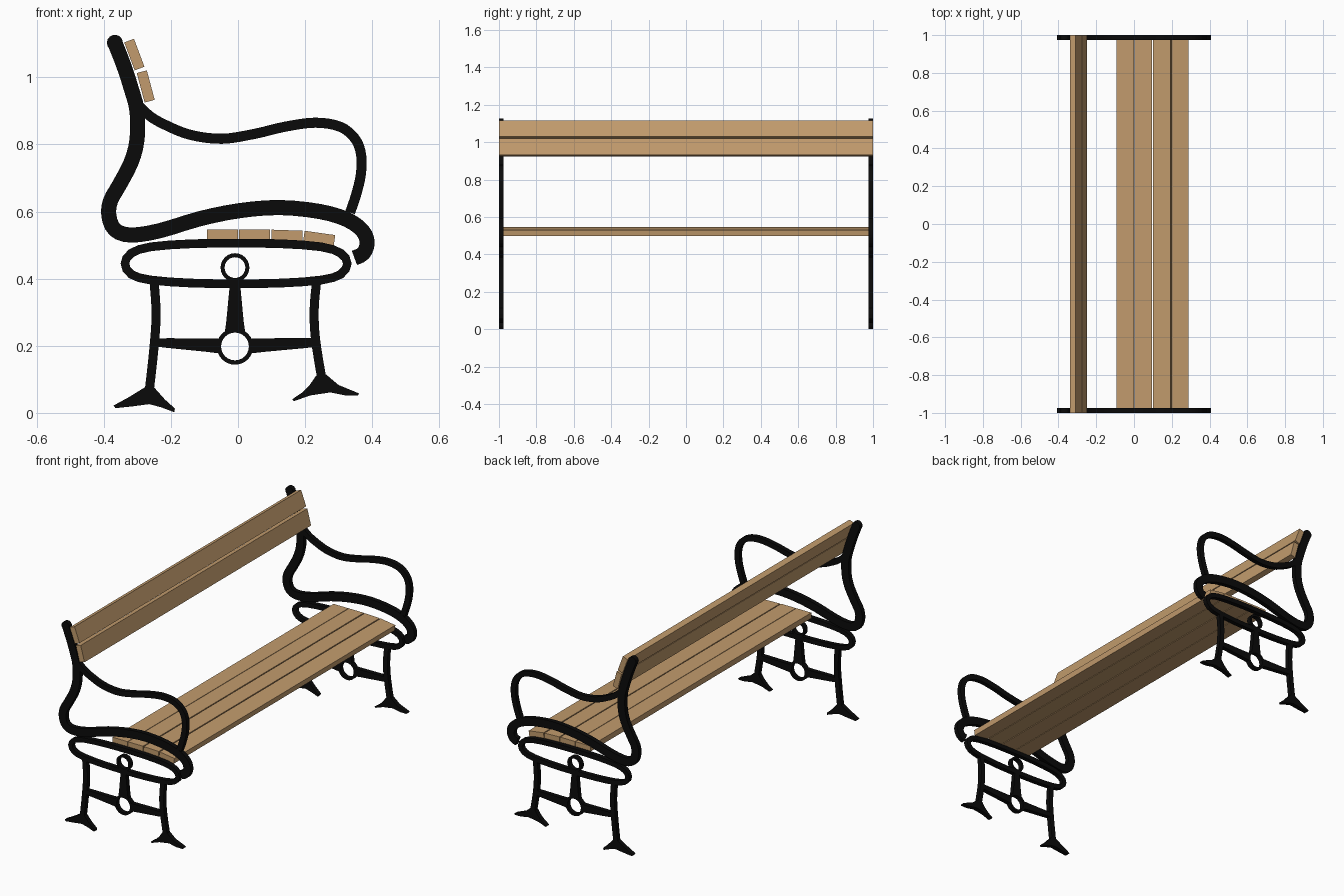
import bpy
import bmesh
from math import sin, cos, pi, radians
from mathutils import Vector

if "Cube" in bpy.data.objects:
    bpy.data.objects.remove(bpy.data.objects["Cube"], do_unlink=True)

OUTER, THICK = 1.0, 0.025


def make_material(name, color):
    mat = bpy.data.materials.new(name)
    mat.use_nodes = True
    mat.diffuse_color = color
    mat.node_tree.nodes["Principled BSDF"].inputs["Base Color"].default_value = color
    return mat


iron = make_material("black iron", (0.003, 0.003, 0.003, 1))
wood = make_material("tan wood", (0.54, 0.33, 0.153, 1))


def add_object(name, bm, mat):
    bmesh.ops.recalc_face_normals(bm, faces=bm.faces)
    mesh = bpy.data.meshes.new(name)
    bm.to_mesh(mesh)
    bm.free()
    mesh.materials.append(mat)
    obj = bpy.data.objects.new(name, mesh)
    bpy.context.collection.objects.link(obj)
    return obj


def plate(name, bm):
    """Thicken flat faces in the end plane and mirror them to the other end."""
    grown = bmesh.ops.extrude_face_region(bm, geom=bm.faces[:])
    verts = [g for g in grown["geom"] if isinstance(g, bmesh.types.BMVert)]
    bmesh.ops.translate(bm, verts=verts, vec=(0, THICK, 0))
    obj = add_object(name, bm, iron)
    obj.modifiers.new("Other end", "MIRROR").use_axis = (False, True, False)


def outline(name, points):
    bm = bmesh.new()
    bm.faces.new([bm.verts.new((x, -OUTER, z)) for x, z in points])
    plate(name, bm)


def smooth(points, steps, closed):
    """Catmull-Rom curve through the points."""
    p = [Vector(q) for q in points]
    n = len(p)
    pick = (lambda i: p[i % n]) if closed else (lambda i: p[max(0, min(n - 1, i))])
    out = []
    for i in range(n if closed else n - 1):
        a, b, c, d = (pick(i + k) for k in (-1, 0, 1, 2))
        for s in range(steps):
            t = s / steps
            out.append(0.5 * (2 * b + (c - a) * t + (2 * a - 5 * b + 4 * c - d) * t**2
                              + (3 * b - a - 3 * c + d) * t**3))
    return out if closed else out + [p[-1]]


def ribbon(name, points, w0, w1=None, steps=4, closed=False):
    """Flat strip of iron following a path, tapering from w0 to w1."""
    w1 = w0 if w1 is None else w1
    path = smooth(points, steps, closed)
    n = len(path)
    bm = bmesh.new()
    rows = []
    for i, q in enumerate(path):
        if closed:
            d = path[(i + 1) % n] - path[i - 1]
        else:
            d = path[min(i + 1, n - 1)] - path[max(i - 1, 0)]
        side = Vector((-d.y, d.x)).normalized() * (w0 + (w1 - w0) * i / (n - 1)) / 2
        rows.append([bm.verts.new((v.x, -OUTER, v.y)) for v in (q + side, q - side)])
    for i in range(n if closed else n - 1):
        a, b = rows[i], rows[(i + 1) % n]
        bm.faces.new((a[0], b[0], b[1], a[1]))
    plate(name, bm)


def circle(x, z, r, n=24):
    return [(x + r * cos(2 * pi * i / n), z + r * sin(2 * pi * i / n)) for i in range(n)]


def slat(name, x, z, size, length, tilt):
    bm = bmesh.new()
    bmesh.ops.create_cube(bm, size=1)
    bmesh.ops.scale(bm, verts=bm.verts, vec=(size[0], length, size[1]))
    obj = add_object(name, bm, wood)
    obj.location = (x, 0, z)
    obj.rotation_euler.y = radians(tilt)


# Back post sweeping into the seat rail and its front scroll
ribbon("back_post_and_rail", [
    (-.367, 1.103), (-.34, 1.034), (-.319, .969), (-.301, .9), (-.301, .814),
    (-.319, .746), (-.355, .677), (-.38, .632), (-.385, .588), (-.367, .546),
    (-.319, .53), (-.233, .543), (-.113, .579), (.006, .603), (.125, .612),
    (.245, .6), (.325, .576), (.371, .543), (.385, .507), (.373, .475), (.347, .462)],
    .045, steps=3)
outline("post_cap", circle(-.367, 1.103, .024, 14))

# Armrest
ribbon("armrest", [
    (-.3, .92), (-.263, .885), (-.218, .859), (-.143, .829), (-.048, .817),
    (.051, .832), (.14, .853), (.23, .865), (.304, .853), (.349, .817),
    (.367, .769), (.366, .71), (.352, .65), (.334, .597)], .03)

# Oval loop under the seat
ribbon("seat_loop", [
    (-.337, .445), (-.318, .476), (-.26, .495), (-.14, .504), (-.006, .506),
    (.13, .504), (.248, .495), (.306, .476), (.326, .445), (.306, .413),
    (.248, .396), (.13, .387), (-.006, .385), (-.14, .387), (-.26, .396),
    (-.318, .413)], .026, steps=2, closed=True)

# Rings, post and cross bars
ribbon("upper_ring", circle(-.009, .433, .037), .012, steps=1, closed=True)
ribbon("lower_ring", circle(-.009, .198, .048), .013, steps=1, closed=True)
ribbon("centre_post", [(-.009, .395), (-.009, .243)], .026, .06)
ribbon("rear_cross_bar", [(-.245, .21), (-.056, .2)], .024, .045)
ribbon("front_cross_bar", [(.233, .21), (.038, .2)], .026, .045)

# Legs and feet
ribbon("rear_leg", [(-.25, .39), (-.244, .293), (-.251, .189), (-.264, .07)], .027)
ribbon("front_leg", [(.234, .39), (.227, .308), (.231, .22), (.25, .1)], .027)
outline("rear_foot", [
    (-.371, .022), (-.325, .047), (-.278, .076), (-.25, .076), (-.218, .04),
    (-.188, .013), (-.19, .002), (-.23, .017), (-.265, .026), (-.31, .02), (-.365, .014)])
outline("front_foot", [
    (.161, .04), (.19, .06), (.215, .085), (.232, .11), (.263, .114), (.3, .083),
    (.361, .058), (.358, .052), (.32, .052), (.275, .061), (.215, .052), (.167, .035)])

# Seat slats
for i, (x, z, tilt) in enumerate([(-.046, .531, 0), (.049, .531, 0),
                                  (.146, .529, 2), (.242, .521, 8)]):
    slat(f"seat_slat_{i + 1}", x, z, (.092, .031), 2 * (OUTER - THICK), tilt)

# Backrest slats
slat("upper_back_slat", -.309, 1.068, (.031, .089), 2, -20.5)
slat("lower_back_slat", -.275, .973, (.031, .091), 2, -15)
